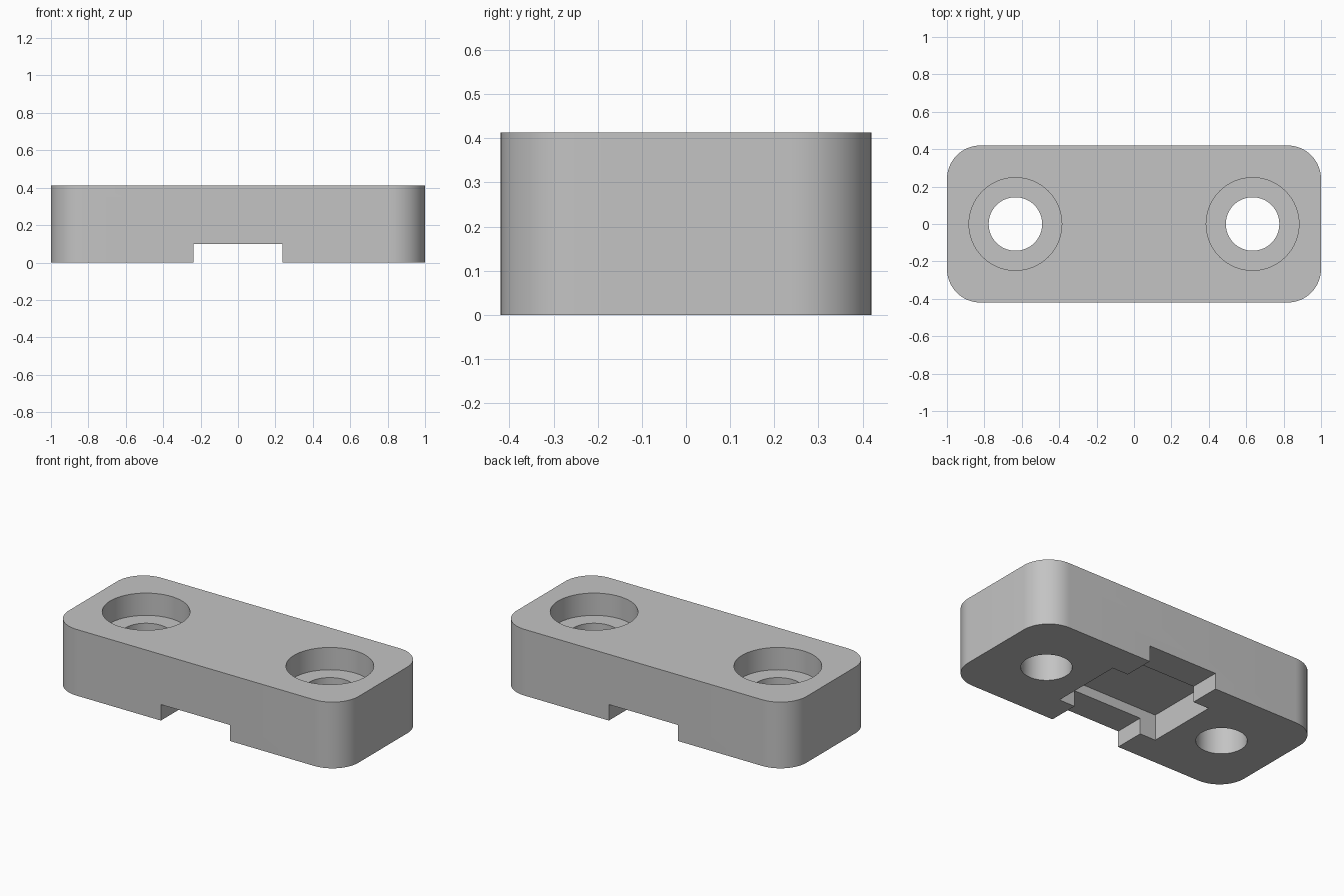
import bpy, bmesh, math
from mathutils import Matrix

if "Cube" in bpy.data.objects:
    bpy.data.objects.remove(bpy.data.objects["Cube"], do_unlink=True)

LENGTH, WIDTH, HEIGHT = 2.0, 0.84, 0.413
CORNER = 0.18
HOLE_X = 0.634
EXTRA = 0.1  # overshoot of cutters past open faces

grey = bpy.data.materials.new("plain_grey")
grey.use_nodes = True
colour = (0.55, 0.55, 0.55, 1)
grey.diffuse_color = colour
grey.node_tree.nodes["Principled BSDF"].inputs["Base Color"].default_value = colour


def make_object(name, bm):
    mesh = bpy.data.meshes.new(name)
    bm.to_mesh(mesh)
    bm.free()
    mesh.materials.append(grey)
    obj = bpy.data.objects.new(name, mesh)
    bpy.context.collection.objects.link(obj)
    return obj


def box(name, sx, sy, z0, z1):
    bm = bmesh.new()
    place = Matrix.Translation((0, 0, (z0 + z1) / 2)) @ Matrix.Diagonal((sx, sy, z1 - z0, 1))
    bmesh.ops.create_cube(bm, size=1, matrix=place)
    return make_object(name, bm)


def cylinder(name, x, radius, z0, z1):
    bm = bmesh.new()
    bmesh.ops.create_cone(bm, cap_ends=True, segments=64, radius1=radius, radius2=radius,
                          depth=z1 - z0, matrix=Matrix.Translation((x, 0, (z0 + z1) / 2)))
    return make_object(name, bm)


# Block with rounded vertical corners
bm = bmesh.new()
place = Matrix.Translation((0, 0, HEIGHT / 2)) @ Matrix.Diagonal((LENGTH, WIDTH, HEIGHT, 1))
bmesh.ops.create_cube(bm, size=1, matrix=place)
uprights = [e for e in bm.edges if abs(e.verts[0].co.z - e.verts[1].co.z) > HEIGHT / 2]
bmesh.ops.bevel(bm, geom=uprights, offset=CORNER, offset_type='OFFSET',
                segments=16, profile=0.5, affect='EDGES')
block = make_object("mounting_block", bm)

# Underside channel and its wider, deeper pocket
cutters = [box("channel_cutter", 0.476, WIDTH + EXTRA, -EXTRA, 0.1),
           box("pocket_cutter", 0.694, 0.46, -EXTRA, 0.16)]

# Counterbored screw holes
for side, x in (("left", HOLE_X), ("right", -HOLE_X)):
    cutters.append(cylinder(side + "_hole_cutter", x, 0.143, -EXTRA, HEIGHT + EXTRA))
    cutters.append(cylinder(side + "_counterbore_cutter", x, 0.248, 0.274, HEIGHT + EXTRA))

bpy.ops.object.select_all(action='DESELECT')
block.select_set(True)
bpy.context.view_layer.objects.active = block
for cutter in cutters:
    cutter.hide_render = True
    mod = block.modifiers.new(cutter.name, 'BOOLEAN')
    mod.operation = 'DIFFERENCE'
    mod.solver = 'EXACT'
    mod.object = cutter
    bpy.ops.object.modifier_apply(modifier=mod.name)
for cutter in cutters:
    bpy.data.objects.remove(cutter, do_unlink=True)

bpy.ops.object.shade_smooth_by_angle(angle=math.radians(30))
